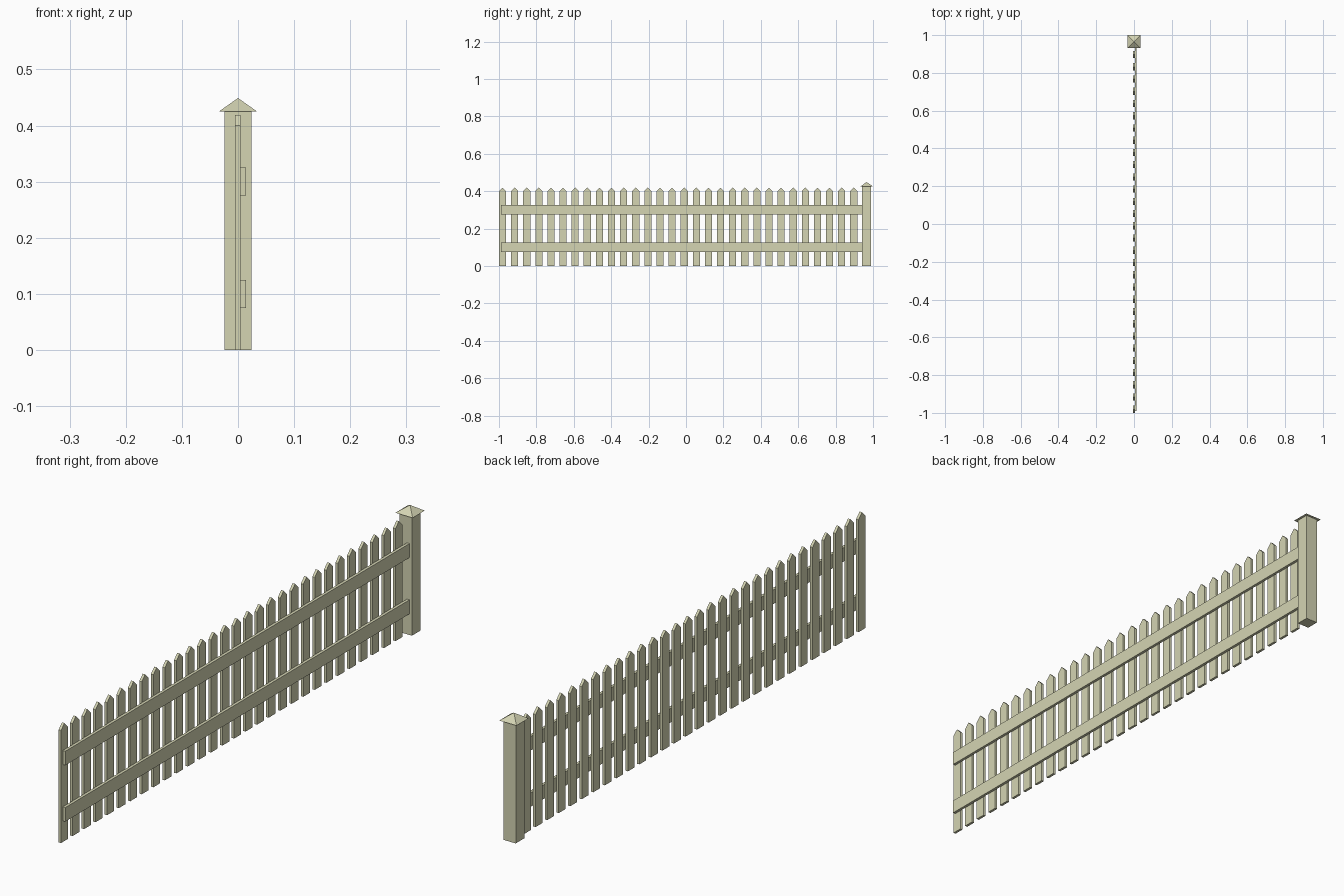
import bpy, bmesh

if "Cube" in bpy.data.objects:
    bpy.data.objects.remove(bpy.data.objects["Cube"])

wood = bpy.data.materials.new("pale_wood")
wood.diffuse_color = (0.66, 0.66, 0.45, 1)
wood.use_nodes = True
wood.node_tree.nodes["Principled BSDF"].inputs["Base Color"].default_value = wood.diffuse_color


def add_object(name, bm):
    bmesh.ops.recalc_face_normals(bm, faces=bm.faces)
    mesh = bpy.data.meshes.new(name)
    bm.to_mesh(mesh)
    bm.free()
    mesh.materials.append(wood)
    obj = bpy.data.objects.new(name, mesh)
    bpy.context.collection.objects.link(obj)
    return obj


def extrude_x(name, profile, x0, x1):
    """Extrude a (y, z) outline from x0 to x1."""
    bm = bmesh.new()
    face = bm.faces.new([bm.verts.new((x0, y, z)) for y, z in profile])
    ext = bmesh.ops.extrude_face_region(bm, geom=[face])["geom"]
    bmesh.ops.translate(bm, vec=(x1 - x0, 0, 0),
                        verts=[v for v in ext if isinstance(v, bmesh.types.BMVert)])
    return add_object(name, bm)


def box(name, x0, x1, y0, y1, z0, z1):
    return extrude_x(name, [(y0, z0), (y1, z0), (y1, z1), (y0, z1)], x0, x1)


# Pointed pickets, repeated along y
COUNT, FIRST, LAST = 30, -0.981, 0.897
HALF_W, SHOULDER, TIP = 0.019, 0.40, 0.419
step = (LAST - FIRST) / (COUNT - 1)
outline = [(FIRST - HALF_W, 0), (FIRST + HALF_W, 0), (FIRST + HALF_W, SHOULDER),
           (FIRST, TIP), (FIRST - HALF_W, SHOULDER)]
pickets = extrude_x("pickets", outline, -0.005, 0.0045)
arr = pickets.modifiers.new("repeat", 'ARRAY')
arr.count = COUNT
arr.use_relative_offset = False
arr.use_constant_offset = True
arr.constant_offset_displace = (0, step, 0)

# Two horizontal rails behind the pickets
for name, z in (("lower_rail", 0.1), ("upper_rail", 0.3)):
    box(name, 0.0045, 0.0145, -0.99, 0.942, z - 0.025, z + 0.025)

# End post
POST_Y = 0.966
box("end_post", -0.024, 0.024, POST_Y - 0.024, POST_Y + 0.024, 0, 0.425)

# Pyramid cap on the post
bm = bmesh.new()
c = 0.034
base = [bm.verts.new((x, POST_Y + y, 0.425)) for x, y in ((-c, -c), (c, -c), (c, c), (-c, c))]
apex = bm.verts.new((0, POST_Y, 0.449))
bm.faces.new(base)
for i in range(4):
    bm.faces.new((base[i], base[(i + 1) % 4], apex))
add_object("post_cap", bm)
